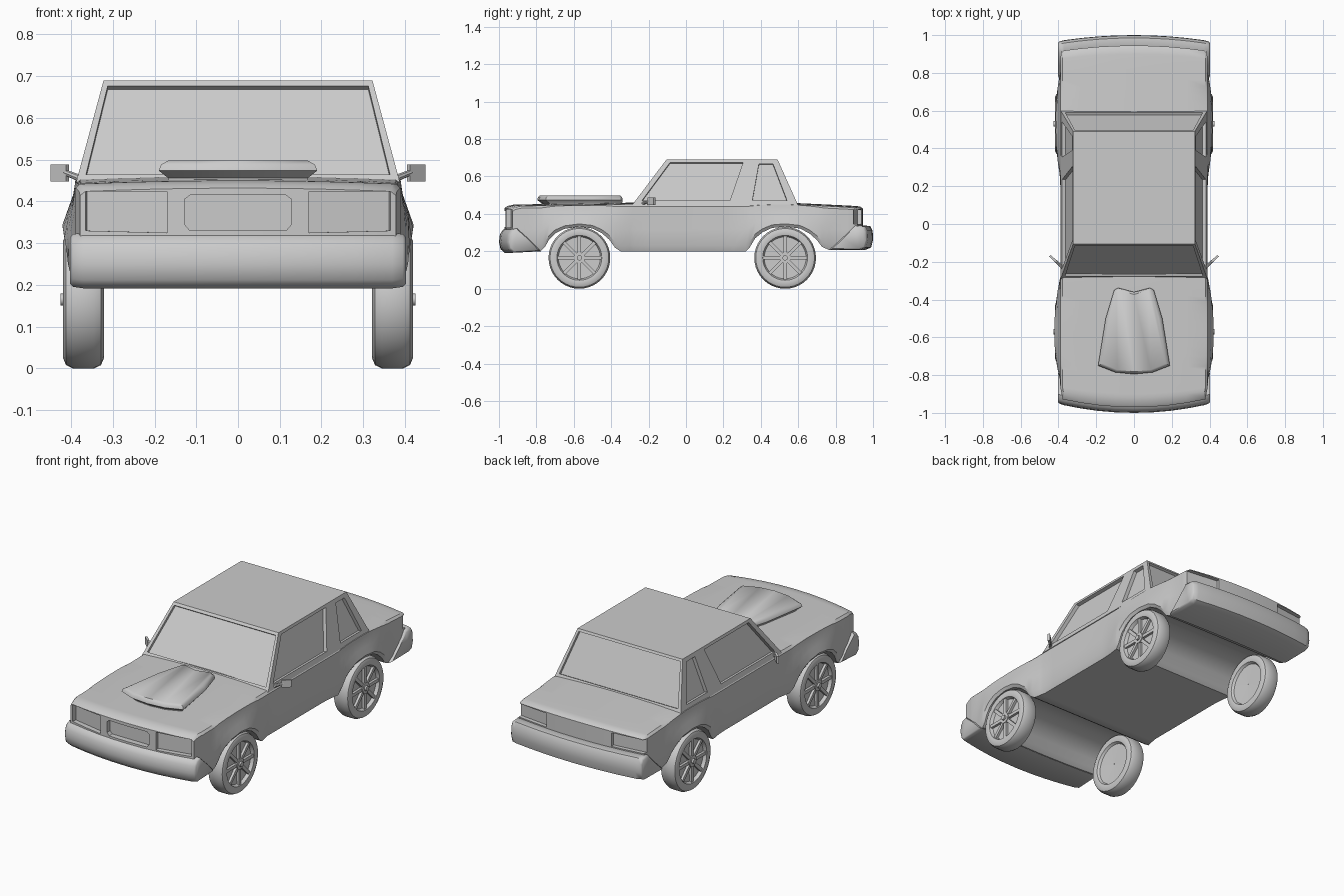
import bpy, bmesh, math
from mathutils import Vector, Matrix

if "Cube" in bpy.data.objects:
    bpy.data.objects.remove(bpy.data.objects["Cube"])


def finish(bm, name, angle=35):
    bmesh.ops.recalc_face_normals(bm, faces=bm.faces)
    me = bpy.data.meshes.new(name)
    bm.to_mesh(me)
    bm.free()
    ob = bpy.data.objects.new(name, me)
    bpy.context.collection.objects.link(ob)
    smooth(ob, angle)
    return ob


def smooth(ob, angle=35):
    bpy.ops.object.select_all(action='DESELECT')
    ob.select_set(True)
    bpy.context.view_layer.objects.active = ob
    bpy.ops.object.shade_smooth_by_angle(angle=math.radians(angle))


def loft(name, rings, wrap=False, angle=35):
    """Skin a list of rings; open lofts get strip caps."""
    bm = bmesh.new()
    vs = [[bm.verts.new(p) for p in r] for r in rings]
    n = len(vs[0])
    for a in range(len(vs) if wrap else len(vs) - 1):
        p, q = vs[a], vs[(a + 1) % len(vs)]
        for i in range(n):
            j = (i + 1) % n
            bm.faces.new((p[i], p[j], q[j], q[i]))
    if not wrap:
        for r in (vs[0], vs[-1]):
            for i in range(n // 2 - 1):
                bm.faces.new((r[i], r[i + 1], r[n - 2 - i], r[n - 1 - i]))
    return finish(bm, name, angle)


def recess(ob, pts, depth, centre):
    """Sink a flat panel with the given outline into a surface."""
    pts = [Vector(p) for p in pts]
    nrm = (pts[1] - pts[0]).cross(pts[2] - pts[0]).normalized()
    if nrm.dot(sum(pts, Vector()) / len(pts) - Vector(centre)) < 0:
        nrm = -nrm
    cut = loft("cutter", [[p - nrm * depth for p in pts], [p + nrm * 0.04 for p in pts]])
    cut.hide_render = True
    bpy.context.view_layer.objects.active = ob
    m = ob.modifiers.new("recess", 'BOOLEAN')
    m.operation, m.object, m.solver = 'DIFFERENCE', cut, 'EXACT'
    bpy.ops.object.modifier_apply(modifier=m.name)
    bpy.data.objects.remove(cut)


def interp(table, y):
    for (a, za), (b, zb) in zip(table, table[1:]):
        if y <= b:
            t = max(0, (y - a) / (b - a))
            return za + (zb - za) * t
    return table[-1][1]


def bow(x, y):
    s = min(1, max(0, (abs(y) - 0.7) / 0.25))
    d = 0.045 if y < 0 else 0.03
    return y - math.copysign(d * s * (x / 0.39) ** 2, y)


# Lower body: cross-sections along y with full-width wheel arches
FRONT_Y, REAR_Y = -0.57, 0.53
under = [(-0.97, 0.21), (-0.79, 0.205), (-0.765, 0.225), (-0.74, 0.262), (-0.70, 0.295), (-0.65, 0.32),
         (-0.57, 0.332), (-0.50, 0.322), (-0.45, 0.297), (-0.41, 0.262), (-0.38, 0.22), (-0.35, 0.2),
         (0.32, 0.2), (0.34, 0.22), (0.37, 0.27), (0.41, 0.302), (0.46, 0.325), (0.53, 0.332), (0.61, 0.322),
         (0.66, 0.295), (0.70, 0.26), (0.73, 0.225), (0.77, 0.208), (0.945, 0.215)]
top = [(-0.97, 0.432), (-0.955, 0.442), (-0.92, 0.45), (-0.3, 0.46), (0.55, 0.46), (0.88, 0.444),
       (0.93, 0.44), (0.945, 0.43)]
width = [(-0.97, 0.378), (-0.9, 0.39), (0.9, 0.39), (0.945, 0.383)]


def side_x(y, z, t):
    flare = 0
    for yc, amp in ((FRONT_Y, 0.032), (REAR_Y, 0.026)):
        flare += amp * max(0, 1 - ((y - yc) / 0.29) ** 2)
    edge = 0.012 * (max(0, 1 - t / 0.12) + max(0, (t - 0.92) / 0.08))
    return interp(width, y) - edge + flare * min(1, max(0, (0.43 - z) / 0.09))


def section(y):
    zb, zt = interp(under, y), interp(top, y)

    def at(t, u):
        z = zb + (zt - zb) * t
        x = u * side_x(y, z, t)
        if t == 1:
            z -= 0.008 * u * u
        return (x, bow(x, y), z)
    us = [i / 4 - 1 for i in range(9)]
    return ([at(t, -1) for t in (0.45, 0.12)] + [at(0, u) for u in us] +
            [at(t, 1) for t in (0.12, 0.45, 0.7, 0.92)] + [at(1, -u) for u in us] +
            [at(t, -1) for t in (0.92, 0.7)])


stations = sorted({round(p[0], 3) for p in under + top + width} |
                  {-0.85, -0.6, -0.53, -0.28, -0.2, 0, 0.2, 0.26, 0.5, 0.57, 0.82})
body = loft("body", [section(y) for y in stations])

# Headlight, grille and tail light recesses
for s in (-1, 1):
    recess(body, [(s * x, bow(x, -0.97), z) for x, z in
                  ((0.17, 0.325), (0.365, 0.33), (0.365, 0.424), (0.17, 0.424))], 0.025, (0, 0, 0.35))
    recess(body, [(s * x, bow(x, 0.945), z) for x, z in
                  ((0.2, 0.345), (0.42, 0.345), (0.42, 0.42), (0.2, 0.42))], 0.02, (0, 0, 0.35))
recess(body, [(x, -0.968, z) for x, z in
              ((-0.115, 0.33), (0.115, 0.33), (0.128, 0.345), (0.128, 0.405),
               (0.115, 0.415), (-0.115, 0.415), (-0.128, 0.405), (-0.128, 0.345))], 0.03, (0, 0, 0.35))
smooth(body)

# Bumpers: bowed profile swept across the car
bumpers = {
    "front_bumper": [(-0.79, 0.2), (-0.97, 0.192), (-0.992, 0.212), (-1, 0.25),
                     (-0.995, 0.29), (-0.978, 0.316), (-0.95, 0.325), (-0.86, 0.26)],
    "rear_bumper": [(0.77, 0.206), (0.96, 0.208), (0.99, 0.22), (1, 0.26),
                    (0.998, 0.31), (0.985, 0.335), (0.93, 0.34), (0.85, 0.27)]}
for name, prof in bumpers.items():
    cy = sum(p[0] for p in prof) / 8
    rings = []
    for x in (-0.402, -0.395, -0.37, -0.28, -0.19, -0.1, 0, 0.1, 0.19, 0.28, 0.37, 0.395, 0.402):
        k = 0.85 if abs(x) > 0.4 else 0.95 if abs(x) > 0.39 else 1
        rings.append([(x, bow(x, cy + (y - cy) * k), 0.26 + (z - 0.26) * k) for y, z in prof])
    loft(name, rings, angle=50)

# Cabin: tapered block with sunken windows
ZB, ZT = 0.445, 0.69


def cab(x, y, z):
    return (x, y, z)


def cab_x(z):
    return 0.388 + (0.322 - 0.388) * (z - ZB) / (ZT - ZB)


cabin = loft("cabin", [[(-xb, y0, z), (xb, y0, z), (xb, y1, z), (-xb, y1, z)] for xb, y0, y1, z in
                       ((0.388, -0.29, 0.6, ZB), (0.322, -0.105, 0.49, ZT))])
mid = (0, 0.15, 0.5)


def end_y(z, a, b):
    return a + (b - a) * (z - ZB) / (ZT - ZB)


for a, b in ((-0.29, -0.105), (0.6, 0.49)):
    recess(cabin, [(x, end_y(z, a, b), z) for x, z in
                   ((-0.364, 0.465), (0.364, 0.465), (0.312, 0.677), (-0.312, 0.677))], 0.014, mid)
for s in (-1, 1):
    for quad in (((-0.235, 0.472), (0.235, 0.472), (0.305, 0.675), (-0.085, 0.675)),
                 ((0.355, 0.472), (0.54, 0.472), (0.465, 0.668), (0.39, 0.668))):
        recess(cabin, [(s * cab_x(z), y, z) for y, z in quad], 0.02, mid)
smooth(cabin, 25)

# Hood scoop: layered outline, widest at mid height
outline = [(-0.19, -0.75), (-0.1, -0.785), (0, -0.795), (0.1, -0.785), (0.19, -0.75), (0.15, -0.5),
           (0.105, -0.35), (0.085, -0.338), (0, -0.36), (-0.085, -0.338), (-0.105, -0.35), (-0.15, -0.5)]
rings = []
for k, z, dy in ((0.86, 0.44, 0.01), (0.88, 0.456, 0.01), (1, 0.474, 0), (0.97, 0.488, 0), (0.88, 0.498, 0)):
    rings.append([(x * k, -0.57 + (y + 0.57) * (0.5 + k / 2) + dy, z) for x, y in outline])
loft("hood_scoop", rings, angle=40)

# Wing mirrors on stalks
for s, side in ((1, "right"), (-1, "left")):
    bm = bmesh.new()
    bmesh.ops.create_cube(bm, size=1, matrix=Matrix.Translation((s * 0.427, -0.185, 0.468)) @
                          Matrix.Rotation(s * math.radians(42), 4, 'Z') @ Matrix.Diagonal((0.05, 0.012, 0.04, 1)))
    a, b = Vector((s * 0.37, -0.24, 0.452)), Vector((s * 0.415, -0.195, 0.47))
    rot = (b - a).to_track_quat('Z', 'Y').to_matrix().to_4x4()
    bmesh.ops.create_cone(bm, cap_ends=True, segments=8, radius1=0.009, radius2=0.007, depth=(b - a).length,
                          matrix=Matrix.Translation((a + b) / 2) @ rot)
    finish(bm, side + "_mirror")

# Wheels: lathed tyre and rim, eight spokes, hub
tyre = [(-0.028, 0.002), (-0.032, 0.112), (-0.045, 0.12), (-0.049, 0.14), (-0.042, 0.157), (-0.025, 0.165),
        (0.025, 0.165), (0.042, 0.157), (0.049, 0.14), (0.045, 0.12), (0.028, 0.112), (0.026, 0.002)]
for s, side in ((1, "right"), (-1, "left")):
    for yc, end in ((FRONT_Y, "front"), (REAR_Y, "rear")):
        c = Vector((s * 0.37, yc, 0.165))
        rings = []
        for i in range(40):
            a = math.tau * i / 40
            rings.append([c + Vector((s * x, r * math.cos(a), r * math.sin(a))) for x, r in tyre])
        loft(f"{end}_{side}_wheel", rings, wrap=True, angle=40)
        bm = bmesh.new()
        for i in range(8):
            bmesh.ops.create_cube(bm, size=1, matrix=Matrix.Translation(c) @
                                  Matrix.Rotation(math.tau * i / 8, 4, 'X') @
                                  Matrix.Translation((s * 0.032, 0, 0.067)) @ Matrix.Diagonal((0.018, 0.018, 0.1, 1)))
        for r, x in ((0.03, 0.035), (0.014, 0.045)):
            bmesh.ops.create_cone(bm, cap_ends=True, segments=16, radius1=r, radius2=r, depth=0.02,
                                  matrix=Matrix.Translation(c + Vector((s * x, 0, 0))) @
                                  Matrix.Rotation(math.pi / 2, 4, 'Y'))
        finish(bm, f"{end}_{side}_spokes")
